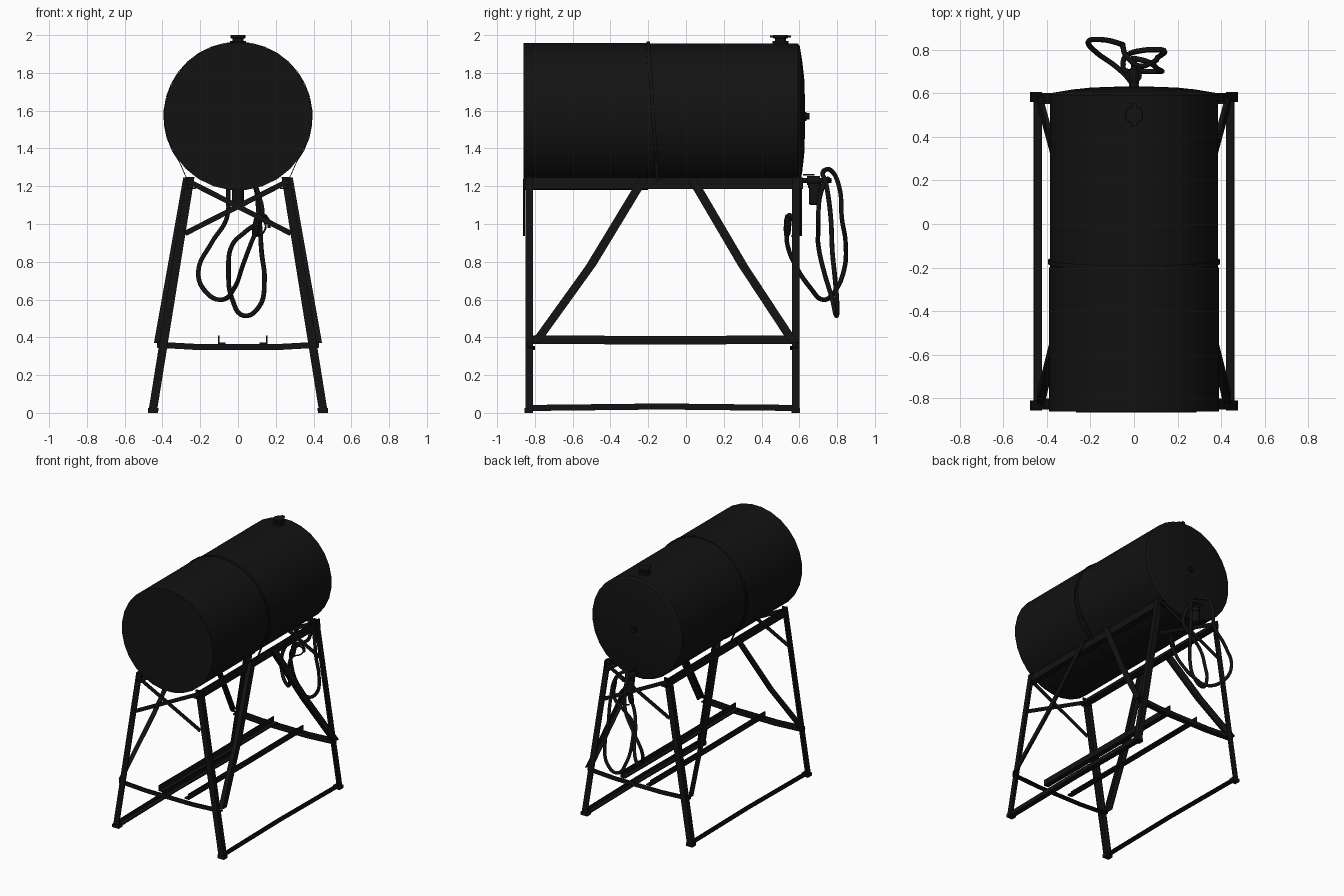
import bpy, bmesh, math
from mathutils import Vector

if "Cube" in bpy.data.objects:
    bpy.data.objects.remove(bpy.data.objects["Cube"])

black = bpy.data.materials.new("black_paint")
black.diffuse_color = (0.006, 0.006, 0.006, 1)
black.use_nodes = True
black.node_tree.nodes["Principled BSDF"].inputs["Base Color"].default_value = black.diffuse_color


def finish(name, bm, smooth=False):
    bmesh.ops.recalc_face_normals(bm, faces=bm.faces)
    me = bpy.data.meshes.new(name)
    bm.to_mesh(me)
    bm.free()
    ob = bpy.data.objects.new(name, me)
    bpy.context.collection.objects.link(ob)
    me.materials.append(black)
    if smooth:
        bpy.context.view_layer.objects.active = ob
        ob.select_set(True)
        bpy.ops.object.shade_smooth_by_angle(angle=math.radians(30))
        ob.select_set(False)
    return ob


def sweep(name, pts, section, u, v):
    """Carry a flat section (offsets along u and v) through the points."""
    u, v = Vector(u), Vector(v)
    bm = bmesh.new()
    rings = [[bm.verts.new(Vector(p) + u * a + v * b) for a, b in section] for p in pts]
    n = len(section)
    for r, q in zip(rings, rings[1:]):
        for i in range(n):
            bm.faces.new((r[i], r[(i + 1) % n], q[(i + 1) % n], q[i]))
    bm.faces.new(rings[0])
    bm.faces.new(rings[-1])
    return finish(name, bm)


def angle_iron(name, pts, u, v, a=0.045, b=0.04, t=0.008):
    return sweep(name, pts, [(0, 0), (a, 0), (a, t), (t, t), (t, b), (0, b)], u, v)


def flat_bar(name, pts, u, v, a, b):
    return sweep(name, pts, [(-a/2, -b/2), (a/2, -b/2), (a/2, b/2), (-a/2, b/2)], u, v)


def lathe(name, origin, axis, profile, seg=16):
    """Rings of (distance along axis, radius), closed at both ends."""
    axis = Vector(axis).normalized()
    e1 = axis.orthogonal().normalized()
    e2 = axis.cross(e1)
    bm = bmesh.new()
    rings = []
    for d, r in profile:
        rings.append([bm.verts.new(Vector(origin) + axis * d
                      + (e1 * math.cos(k * math.tau / seg) + e2 * math.sin(k * math.tau / seg)) * r)
                      for k in range(seg)])
    for r, q in zip(rings, rings[1:]):
        for i in range(seg):
            bm.faces.new((r[i], r[(i + 1) % seg], q[(i + 1) % seg], q[i]))
    bm.faces.new(rings[0])
    bm.faces.new(rings[-1])
    return finish(name, bm, True)


def tube(name, pts, r, kind='NURBS', res=6):
    cu = bpy.data.curves.new(name, 'CURVE')
    cu.dimensions = '3D'
    cu.bevel_depth = r
    cu.bevel_resolution = 2
    cu.use_fill_caps = True
    cu.resolution_u = res
    sp = cu.splines.new('BEZIER')
    sp.bezier_points.add(len(pts) - 1)
    for bp, p in zip(sp.bezier_points, pts):
        bp.co = p
        bp.handle_left_type = bp.handle_right_type = 'AUTO'
    ob = bpy.data.objects.new(name, cu)
    bpy.context.collection.objects.link(ob)
    cu.materials.append(black)
    return ob


# tank: two shell lengths, domed back end
lathe("tank", (0, 0, 1.57), (0, 1, 0),
      [(-0.86, 0.385), (-0.86, 0.392), (-0.2, 0.392), (-0.2, 0.387), (0.592, 0.387),
       (0.602, 0.375), (0.616, 0.29), (0.626, 0.2), (0.63, 0.08)], 28)

# strap round the tank, running down to the rails
N = 24
lo = math.radians(-38)
path = [(0.395 * math.cos(lo + k * (math.pi - 2 * lo) / N),
         1.57 + 0.395 * math.sin(lo + k * (math.pi - 2 * lo) / N)) for k in range(N + 1)]
path = [(0.265, 1.22)] + path + [(-0.265, 1.22)]
bm = bmesh.new()
cols = []
for x, z in path:
    y = -0.2 + 0.05 * (1.96 - z) / 0.74
    cols.append((bm.verts.new((x, y - 0.01, z)), bm.verts.new((x, y + 0.01, z))))
for p, q in zip(cols, cols[1:]):
    bm.faces.new((p[0], p[1], q[1], q[0]))
strap = finish("tank_strap", bm)
sol = strap.modifiers.new("thickness", 'SOLIDIFY')
sol.thickness = 0.004

# filler neck, cap and cap lugs
lathe("filler_cap", (0, 0.5, 1.94), (0, 0, 1),
      [(0, 0.042), (0.028, 0.042), (0.03, 0.03), (0.042, 0.03), (0.044, 0.04), (0.06, 0.04)], 20)
flat_bar("cap_lugs", [(0, 0.445, 1.993), (0, 0.555, 1.993)], (1, 0, 0), (0, 0, 1), 0.025, 0.012)
# plug in the middle of the back end
lathe("end_plug", (0, 0.62, 1.57), (0, 1, 0), [(0, 0.024), (0.018, 0.024), (0.018, 0.018), (0.034, 0.018)], 8)

# stand sides
for s, side in ((1, "right"), (-1, "left")):
    inward = (-s, 0, 0)
    for y, d, end in ((-0.85, 1, "front"), (0.6, -1, "back")):
        angle_iron(f"{end}_{side}_leg", [(s*0.275, y, 1.25), (s*0.474, y, 0.01)], inward, (0, d, 0))
        flat_bar(f"{end}_{side}_foot", [(s*0.45, y + d*0.018, 0), (s*0.45, y + d*0.018, 0.025)],
                 (1, 0, 0), (0, 1, 0), 0.055, 0.045)
    angle_iron(f"{side}_top_rail", [(s*0.272, -0.86, 1.185), (s*0.272, 0.62, 1.185)],
               (-s*0.1, 0, 1), inward, 0.062, 0.05)
    angle_iron(f"{side}_bottom_rail", [(s*0.462, -0.83, 0.01), (s*0.462, -0.13, 0.018), (s*0.462, 0.59, 0.01)],
               (0, 0, 1), inward, 0.032, 0.04)
    # diagonal side braces
    for a, m, b, end in ((-0.22, -0.505, -0.8, "front"), (0.03, 0.3, 0.57, "back")):
        angle_iron(f"{side}_{end}_brace",
                   [(s*0.29, a - 0.028, 1.245), (s*0.372, m - 0.025, 0.78), (s*0.445, b - 0.025, 0.37)],
                   (0, 1, 0), inward, 0.053, 0.035)

# end frames: sagging cross bar and crossed flat braces
for y, d, end in ((-0.85, 1, "front"), (0.6, -1, "back")):
    angle_iron(f"{end}_cross_bar",
               [(-0.43, y + d*0.01, 0.345), (-0.2, y + d*0.01, 0.332), (0.2, y + d*0.01, 0.332), (0.43, y + d*0.01, 0.345)],
               (0, 0, 1), (0, d, 0), 0.032, 0.04)
    for s in (1, -1):
        flat_bar(f"{end}_cross_brace", [(-s*0.26, y - d*(0.008 + s*0.003), 1.225), (s*0.28, y - d*(0.008 + s*0.003), 0.95)],
                 (s*0.45, 0, 0.89), (0, 1, 0), 0.028, 0.006)

# lengthwise shelf angles resting on the cross bars
for x, s, side in ((0.155, -1, "right"), (-0.105, 1, "left")):
    angle_iron(f"{side}_shelf_angle", [(x, -0.82, 0.365), (x, -0.1, 0.362), (x, 0.58, 0.365)],
               (0, 0, 1), (s, 0, 0), 0.045, 0.04)

# outlet pipe, valve and filter bowl
lathe("outlet_pipe", (0, 0.56, 1.23), (0, 1, 0),
      [(0, 0.013), (0.08, 0.013), (0.08, 0.024), (0.15, 0.024), (0.15, 0.014), (0.21, 0.014)], 12)
lathe("filter_bowl", (0, 0.682, 1.1), (0, 0, 1),
      [(0, 0.025), (0.008, 0.032), (0.09, 0.032), (0.09, 0.036), (0.115, 0.036), (0.125, 0.02)], 16)
flat_bar("valve_handle", [(0, 0.62, 1.262), (0, 0.68, 1.262)], (1, 0, 0), (0, 0, 1), 0.015, 0.008)

# hanging hose
tube("hose", [(0, 0.76, 1.23), (0.06, 0.745, 1.235), (0.11, 0.71, 1.15), (0.12, 0.70, 1.03),
              (0.04, 0.70, 0.96), (-0.03, 0.70, 0.89), (-0.05, 0.73, 0.75), (-0.03, 0.775, 0.6),
              (0.03, 0.795, 0.515), (0.11, 0.80, 0.56), (0.14, 0.79, 0.7), (0.125, 0.775, 0.85),
              (0.11, 0.765, 1.05), (0.08, 0.74, 1.22), (0.02, 0.725, 1.275), (-0.03, 0.765, 1.285),
              (-0.05, 0.81, 1.2), (-0.06, 0.825, 1.03), (-0.14, 0.845, 0.9), (-0.21, 0.835, 0.75),
              (-0.17, 0.785, 0.64), (-0.08, 0.72, 0.6), (-0.02, 0.66, 0.66), (0.025, 0.58, 0.78),
              (0.07, 0.535, 0.9), (0.095, 0.535, 0.96)], 0.0125)

# nozzle: grip, spout and trigger guard
lathe("nozzle_body", (0.09, 0.535, 0.94), (0.15, 0.05, 1),
      [(0, 0.016), (0.03, 0.02), (0.08, 0.02), (0.11, 0.014)], 10)
tube("nozzle_spout", [(0.105, 0.54, 1.045), (0.13, 0.55, 1.05), (0.16, 0.57, 1.02), (0.165, 0.575, 0.98)], 0.009)
tube("trigger_guard", [(0.1, 0.55, 1.03), (0.145, 0.58, 1.0), (0.13, 0.59, 0.95), (0.09, 0.56, 0.935)], 0.005)
